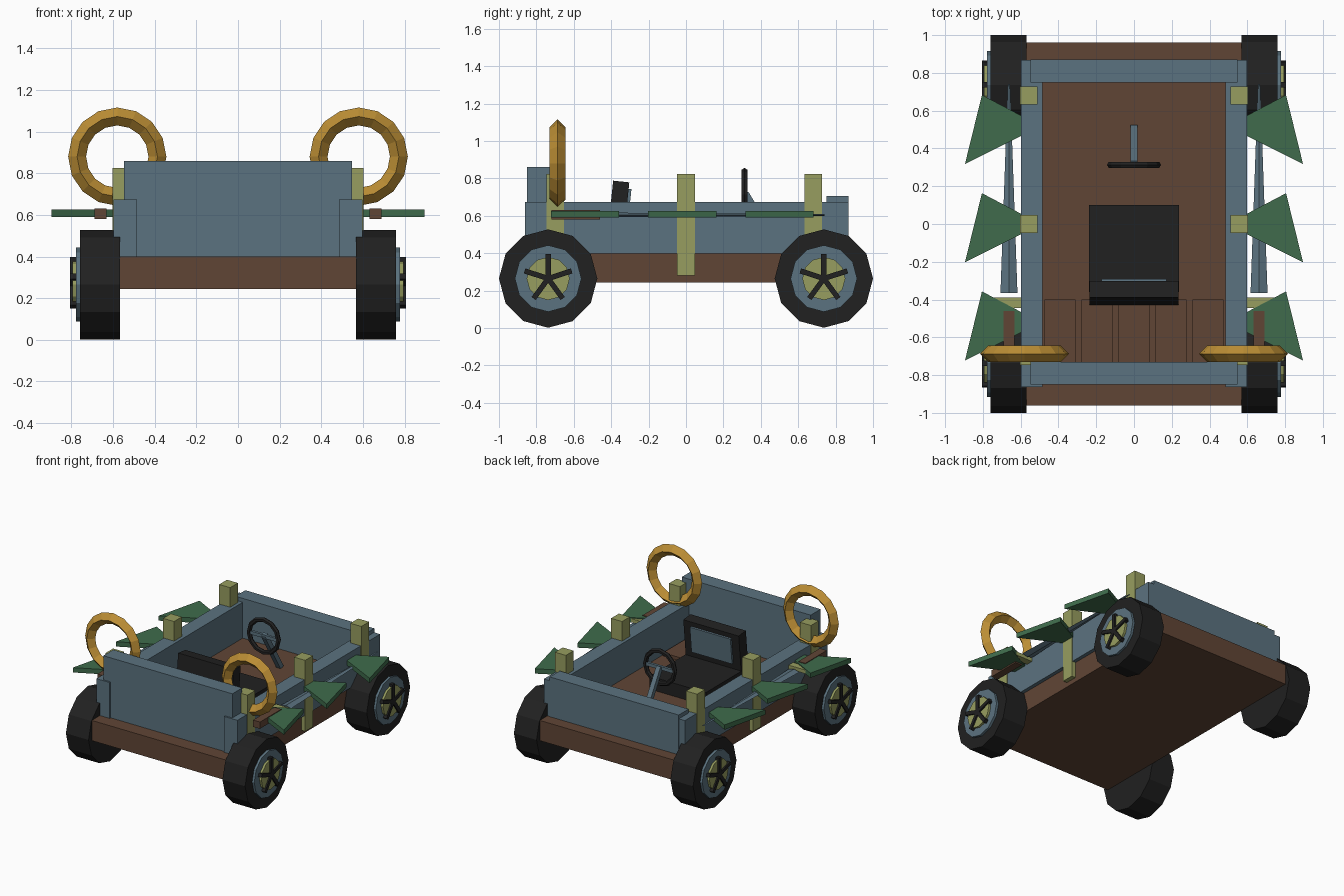
import bpy, bmesh, math
from mathutils import Matrix, Vector

if "Cube" in bpy.data.objects:
    bpy.data.objects.remove(bpy.data.objects["Cube"])


def mat(name, rgb):
    m = bpy.data.materials.new(name)
    m.diffuse_color = (*rgb, 1)
    m.use_nodes = True
    m.node_tree.nodes["Principled BSDF"].inputs["Base Color"].default_value = m.diffuse_color
    return m


BROWN = mat("brown_wood", (0.118, 0.060, 0.036))
BLUE = mat("slate_blue", (0.105, 0.170, 0.215))
GREEN = mat("leaf_green", (0.050, 0.148, 0.072))
OLIVE = mat("olive", (0.31, 0.34, 0.115))
DARK = mat("rubber_black", (0.015, 0.015, 0.015))
GOLD = mat("gold", (0.50, 0.27, 0.035))


def make(name, bm, material, matrix=None):
    if matrix:
        bm.transform(matrix)
    bmesh.ops.recalc_face_normals(bm, faces=bm.faces)
    me = bpy.data.meshes.new(name)
    bm.to_mesh(me)
    bm.free()
    me.materials.append(material)
    ob = bpy.data.objects.new(name, me)
    bpy.context.collection.objects.link(ob)
    return ob


def box(name, material, x, y, z, matrix=None):
    """Box from (low, high) ranges."""
    bm = bmesh.new()
    bmesh.ops.create_cube(bm, size=1)
    for v in bm.verts:
        v.co = [r[0] if c < 0 else r[1] for c, r in zip(v.co, (x, y, z))]
    return make(name, bm, material, matrix)


def mx(s, a, b):
    """Mirror an x range to side s."""
    return tuple(sorted((s * a, s * b)))


def disc(name, material, x0, x1, r, s, y, z, sides=12):
    """Cylinder along x."""
    bm = bmesh.new()
    bmesh.ops.create_cone(bm, cap_ends=True, segments=sides, radius1=r, radius2=r, depth=x1 - x0)
    m = Matrix.Translation((s * (x0 + x1) / 2, y, z)) @ Matrix.Rotation(math.pi / 2, 4, 'Y')
    return make(name, bm, material, m)


def ring(name, material, centre, major, minor, n, k):
    """Faceted ring standing in the xz plane."""
    bm = bmesh.new()
    rows = []
    for i in range(n):
        a = 2 * math.pi * i / n
        row = []
        for j in range(k):
            b = 2 * math.pi * j / k
            r = major + minor * math.cos(b)
            row.append(bm.verts.new((r * math.cos(a), minor * math.sin(b), r * math.sin(a))))
        rows.append(row)
    for i in range(n):
        p, q = rows[i], rows[(i + 1) % n]
        for j in range(k):
            bm.faces.new((p[j], p[(j + 1) % k], q[(j + 1) % k], q[j]))
    return make(name, bm, material, Matrix.Translation(centre))


def plate(name, material, pts, z0, z1):
    """Flat outline extruded upward."""
    bm = bmesh.new()
    f = bm.faces.new([bm.verts.new((x, y, z0)) for x, y in pts])
    g = bmesh.ops.extrude_face_region(bm, geom=[f])
    for v in g['geom']:
        if isinstance(v, bmesh.types.BMVert):
            v.co.z = z1
    return make(name, bm, material)


# Floor, end walls and planks
box("floor", BROWN, (-0.57, 0.57), (-0.96, 0.96), (0.245, 0.40))
box("tall_end_wall", BLUE, (-0.547, 0.547), (-0.85, -0.73), (0.40, 0.86))
box("low_end_wall", BLUE, (-0.547, 0.547), (0.75, 0.87), (0.40, 0.705))
for i in range(5):
    c = (i - 2) * 0.196
    box("floor_plank", BROWN, (c - 0.083, c + 0.083), (-0.73, -0.40), (0.39, 0.425))

for s in (-1, 1):
    # Side walls and posts
    box("side_wall", BLUE, mx(s, 0.485, 0.598), (-0.862, 0.868), (0.40, 0.675))
    for y in (-0.70, 0.0, 0.68):
        box("post", OLIVE, mx(s, 0.51, 0.603), (y - 0.047, y + 0.047), (0.28, 0.825))

    # Side fins
    for y in (-0.52, 0.0, 0.52):
        plate("side_fin", GREEN, [(s * 0.59, y - 0.05), (s * 0.895, y - 0.203),
                                  (s * 0.805, y + 0.163), (s * 0.59, y + 0.05)], 0.59, 0.627)

    # Swords along the sides
    box("sword_handle", BROWN, mx(s, 0.632, 0.69), (-0.72, -0.46), (0.58, 0.632))
    box("sword_guard", OLIVE, mx(s, 0.59, 0.74), (-0.445, -0.39), (0.592, 0.62))
    bm = bmesh.new()
    ends = []
    for y, w, h in ((-0.365, 0.045, 0.012), (0.74, 0.006, 0.005)):
        ends.append([bm.verts.new((s * 0.662 + dx, y, 0.605 + dz))
                     for dx, dz in ((w, 0), (0, h), (-w, 0), (0, -h))])
    for e in ends:
        bm.faces.new(e)
    for j in range(4):
        k = (j + 1) % 4
        bm.faces.new((ends[0][j], ends[0][k], ends[1][k], ends[1][j]))
    make("sword_blade", bm, BLUE)

    # Gold hoops
    ring("hoop", GOLD, (s * 0.58, -0.687, 0.88), 0.193, 0.043, 16, 4)

    # Wheels with five-spoke hubs
    for y in (-0.737, 0.737):
        z = 0.265
        disc("tire", DARK, 0.568, 0.76, 0.263, s, y, z)
        disc("rim", BLUE, 0.74, 0.778, 0.178, s, y, z)
        disc("hub", OLIVE, 0.76, 0.795, 0.115, s, y, z)
        for i in range(5):
            m = Matrix.Translation((0, y, z)) @ Matrix.Rotation(2 * math.pi * i / 5, 4, 'X')
            box("spoke", DARK, mx(s, 0.77, 0.806), (-0.014, 0.014), (0, 0.132), m)

# Seat with a tilted backrest and panel
box("seat_cushion", DARK, (-0.238, 0.238), (-0.36, 0.10), (0.40, 0.50))
tilt = Matrix.Translation((0, -0.38, 0.40)) @ Matrix.Rotation(math.radians(-6), 4, 'X')
box("backrest", DARK, (-0.235, 0.235), (-0.05, 0.037), (0, 0.385), tilt)
box("backrest_panel", BLUE, (-0.172, 0.172), (0.03, 0.052), (0.15, 0.35), tilt)

# Steering wheel, crossbar and column
ring("steering_wheel", DARK, (0, 0.313, 0.713), 0.125, 0.018, 12, 6)
box("steering_crossbar", BLUE, (-0.115, 0.115), (0.305, 0.325), (0.70, 0.726))
a, b = Vector((0, 0.318, 0.72)), Vector((0, 0.51, 0.40))
d = b - a
m = Matrix.Translation(a) @ d.to_track_quat('Z', 'Y').to_matrix().to_4x4()
box("steering_column", BLUE, (-0.018, 0.018), (-0.018, 0.018), (0, d.length), m)
